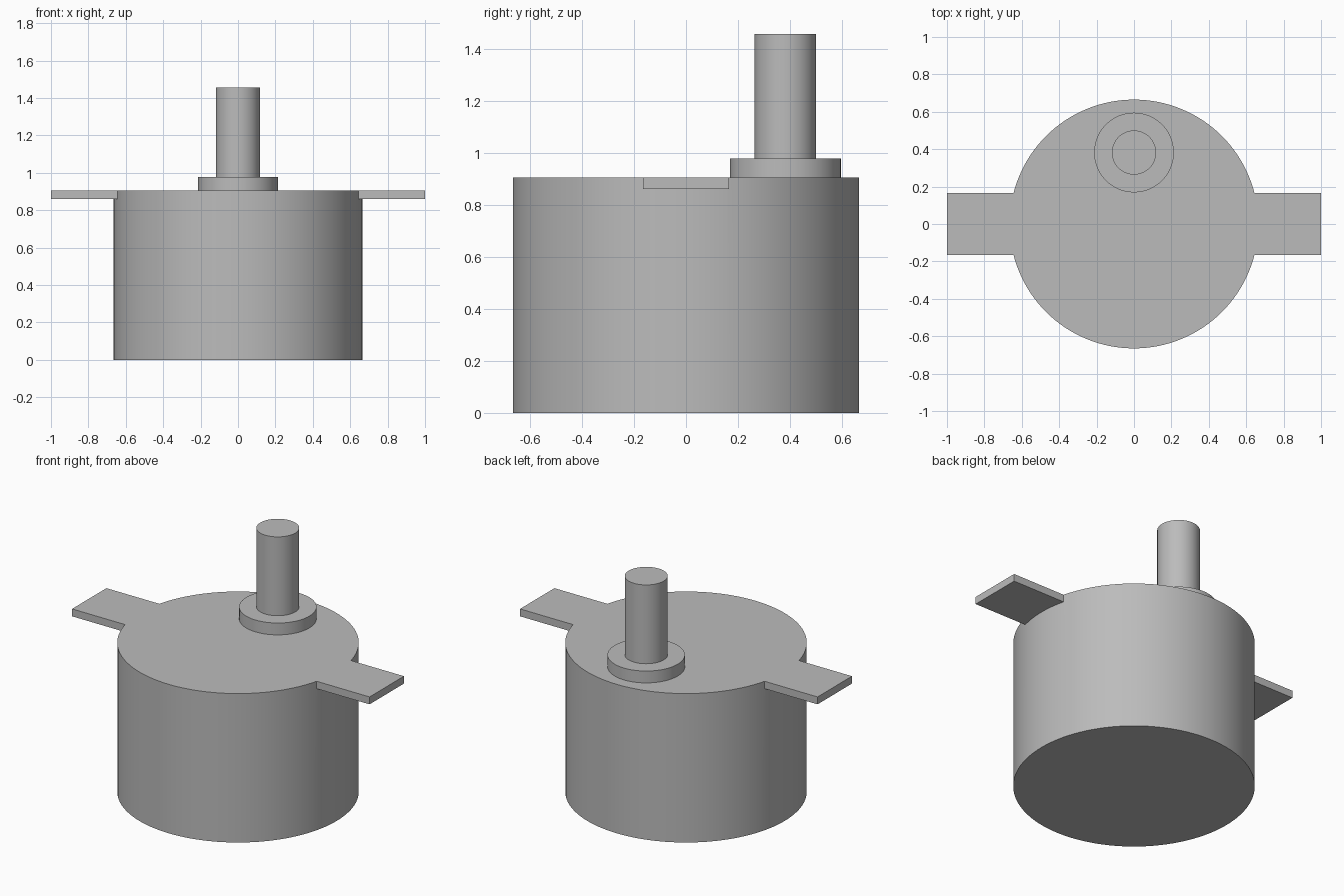
import bpy
import math

cube = bpy.data.objects.get("Cube")
if cube:
    bpy.data.objects.remove(cube, do_unlink=True)

# One plain grey metal
grey = bpy.data.materials.new("grey_metal")
grey.use_nodes = True
colour = (0.5, 0.5, 0.5, 1)
grey.diffuse_color = colour
grey.node_tree.nodes["Principled BSDF"].inputs["Base Color"].default_value = colour

TOP = 0.905
SHAFT_Y = 0.382


def smooth(obj):
    bpy.ops.object.select_all(action="DESELECT")
    obj.select_set(True)
    bpy.context.view_layer.objects.active = obj
    bpy.ops.object.shade_smooth_by_angle(angle=math.radians(30))


def cylinder(name, radius, bottom, top, y=0, sides=96):
    bpy.ops.mesh.primitive_cylinder_add(
        vertices=sides, radius=radius, depth=top - bottom,
        location=(0, y, (top + bottom) / 2))
    obj = bpy.context.object
    obj.name = name
    obj.data.materials.append(grey)
    return obj


# Round motor housing
housing = cylinder("housing", 0.665, 0, TOP, sides=128)

# Mounting bar through the housing, fused so only the two side tabs show
bpy.ops.mesh.primitive_cube_add(size=1, location=(0, 0, TOP - 0.0225))
bar = bpy.context.object
bar.name = "mounting_tabs_cutter"
bar.scale = (2, 0.33, 0.045)
bpy.ops.object.transform_apply(location=False, rotation=False, scale=True)
bar.data.materials.append(grey)

union = housing.modifiers.new("fuse_tabs", "BOOLEAN")
union.operation = "UNION"
union.solver = "EXACT"
union.object = bar
bpy.context.view_layer.objects.active = housing
bpy.ops.object.modifier_apply(modifier=union.name)
bpy.data.objects.remove(bar, do_unlink=True)
smooth(housing)

# Offset collar and output shaft
smooth(cylinder("shaft_collar", 0.213, TOP, 0.977, SHAFT_Y))
smooth(cylinder("output_shaft", 0.118, 0.977, 1.456, SHAFT_Y, sides=64))
